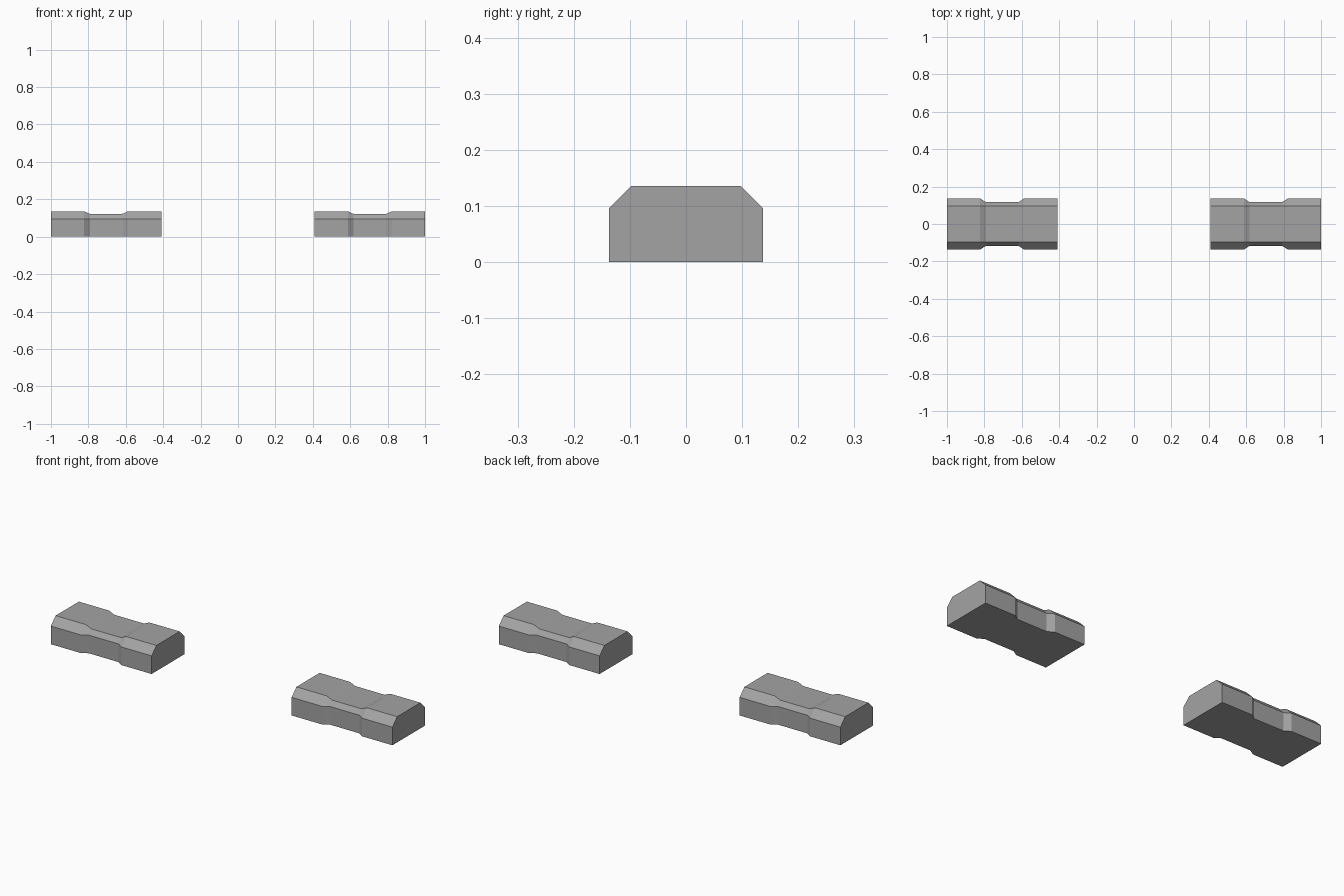
import bpy
import bmesh

cube = bpy.data.objects.get("Cube")
if cube:
    bpy.data.objects.remove(cube, do_unlink=True)

grey = bpy.data.materials.new("mid grey")
grey.use_nodes = True
colour = (0.37, 0.37, 0.37, 1)
grey.diffuse_color = colour
grey.node_tree.nodes["Principled BSDF"].inputs["Base Color"].default_value = colour

HALF_LENGTH = 0.295
SHOULDER_Z, RIDGE_Y = 0.096, 0.097


def section(half_width, height):
    """Chamfered cross-section, symmetric in y."""
    side = [(half_width, 0), (half_width, SHOULDER_Z), (RIDGE_Y, height)]
    return side + [(-y, z) for y, z in reversed(side)]


def make_block(name, centre_x):
    full, waist = section(0.137, 0.136), section(0.117, 0.122)
    stations = [(-HALF_LENGTH, full), (-0.118, full), (-0.087, waist),
                (0.087, waist), (0.118, full), (HALF_LENGTH, full)]
    bm = bmesh.new()
    rings = [[bm.verts.new((x, y, z)) for y, z in profile]
             for x, profile in stations]
    # Skin the sections and cap both ends
    for a, b in zip(rings, rings[1:]):
        for i in range(len(a)):
            j = (i + 1) % len(a)
            bm.faces.new((a[i], a[j], b[j], b[i]))
    bm.faces.new(rings[0])
    bm.faces.new(rings[-1])
    bmesh.ops.recalc_face_normals(bm, faces=bm.faces)
    mesh = bpy.data.meshes.new(name)
    bm.to_mesh(mesh)
    bm.free()
    mesh.materials.append(grey)
    block = bpy.data.objects.new(name, mesh)
    block.location.x = centre_x
    bpy.context.collection.objects.link(block)


# Two matching waisted blocks
for side, sign in (("left", 1), ("right", -1)):
    make_block(side + "_block", sign * (1 - HALF_LENGTH))
